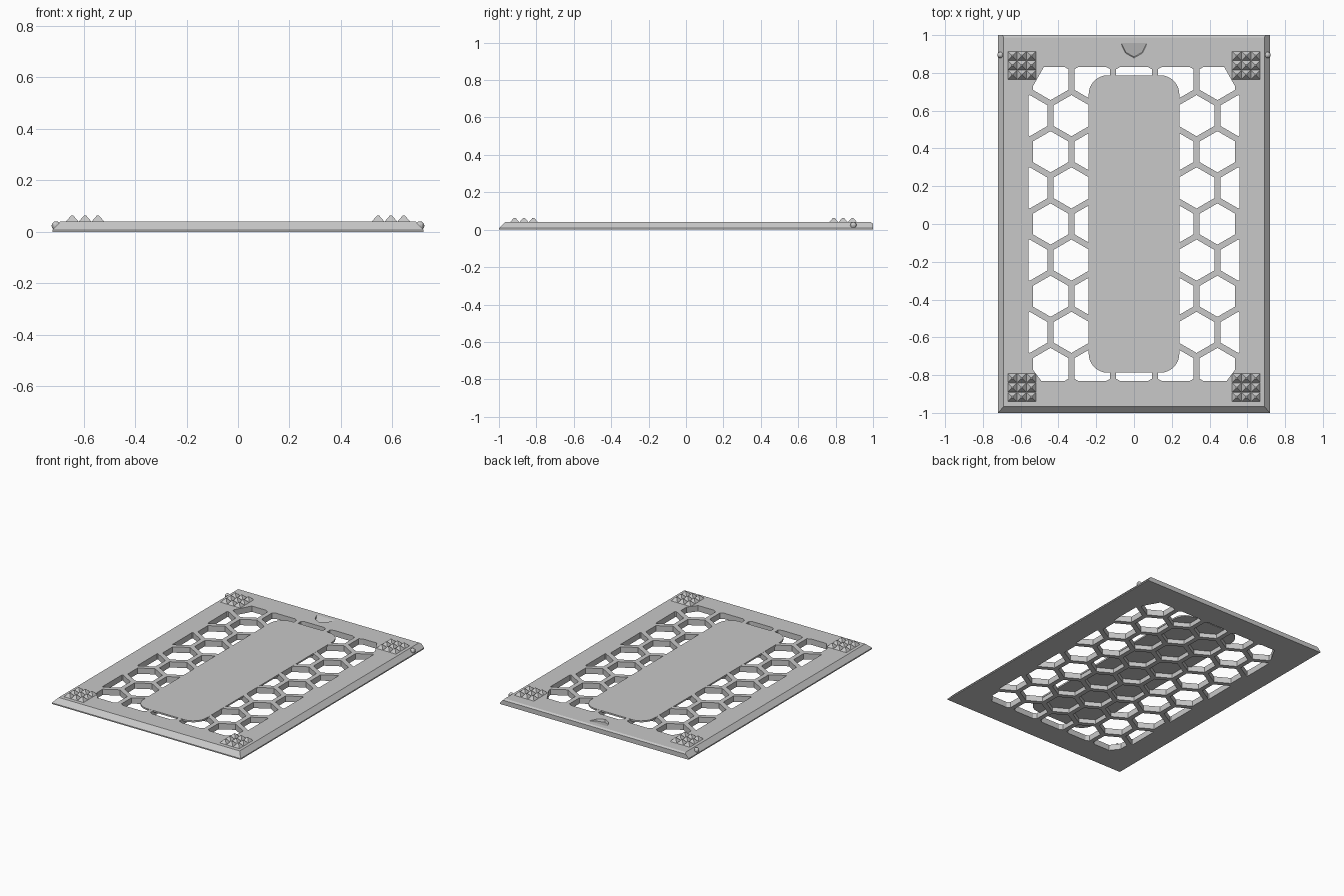
import bpy, bmesh, math
from mathutils import Vector

if "Cube" in bpy.data.objects:
    bpy.data.objects.remove(bpy.data.objects["Cube"])

TOP = 0.04
PITCH = 0.2208            # spacing of cells across x
ROW = 0.1912              # spacing of cell rows along y
CELL_R = 0.109            # cell corner radius

grey = bpy.data.materials.new("light_grey")
grey.use_nodes = True
grey.diffuse_color = (0.58, 0.58, 0.58, 1)
grey.node_tree.nodes["Principled BSDF"].inputs["Base Color"].default_value = grey.diffuse_color


def finish(name, bm):
    bmesh.ops.recalc_face_normals(bm, faces=bm.faces)
    mesh = bpy.data.meshes.new(name)
    bm.to_mesh(mesh)
    bm.free()
    obj = bpy.data.objects.new(name, mesh)
    mesh.materials.append(grey)
    bpy.context.collection.objects.link(obj)
    return obj


def thicken(bm, height):
    made = bmesh.ops.extrude_face_region(bm, geom=bm.faces[:])["geom"]
    verts = [v for v in made if isinstance(v, bmesh.types.BMVert)]
    bmesh.ops.translate(bm, verts=verts, vec=(0, 0, height))


def subtract(target, cutter):
    cutter.hide_render = True
    mod = target.modifiers.new("cut", 'BOOLEAN')
    mod.operation = 'DIFFERENCE'
    mod.solver = 'EXACT'
    mod.object = cutter
    bpy.context.view_layer.objects.active = target
    bpy.ops.object.modifier_apply(modifier=mod.name)
    bpy.data.objects.remove(cutter)


# Base plate with sloped front and sides: z, half width, front y, back y
bm = bmesh.new()
rings = []
for z, x, front, back in ((0, .72, -1, 1), (.008, .72, -1, 1),
                          (.032, .6975, -.975, 1), (TOP, .69, -.967, .988)):
    rings.append([bm.verts.new(p) for p in
                  ((-x, front, z), (x, front, z), (x, back, z), (-x, back, z))])
bm.faces.new(rings[0][::-1])
bm.faces.new(rings[-1])
for low, high in zip(rings, rings[1:]):
    for i in range(4):
        j = (i + 1) % 4
        bm.faces.new((low[i], low[j], high[j], high[i]))
plate = finish("base_plate", bm)

# Honeycomb openings, trimmed to the grille area and its cut corners
bm = bmesh.new()
for row in range(-4, 5):
    columns = (-2, -1, 0, 1, 2) if row % 2 == 0 else (-2.5, -1.5, -.5, .5, 1.5, 2.5)
    for col in columns:
        corners = [(col * PITCH + CELL_R * math.sin(a), row * ROW + CELL_R * math.cos(a), -.1)
                   for a in (math.radians(60 * k) for k in range(6))]
        bm.faces.new([bm.verts.new(c) for c in corners])
trims = [((s * .558, 0, 0), (s, 0, 0)) for s in (-1, 1)]
trims += [((0, s * .832, 0), (0, s, 0)) for s in (-1, 1)]
for s in (-1, 1):
    trims.append(((s * .477, .832, 0), (s * .85, .48, 0)))
    trims.append(((s * .49, -.832, 0), (s * .8, -.6, 0)))
for point, normal in trims:
    bmesh.ops.bisect_plane(bm, geom=bm.verts[:] + bm.edges[:] + bm.faces[:],
                           plane_co=point, plane_no=Vector(normal).normalized(),
                           clear_outer=True)
thicken(bm, .2)
subtract(plate, finish("cell_cutter", bm))

# Sloping finger scoop near the back edge
bm = bmesh.new()
for x, y in ((-.075, .957), (-.047, .902), (0, .876), (.047, .902), (.075, .957)):
    depth = .018 * (.957 - y) / .08
    bm.verts.new((x, y, TOP + .01))
    bm.verts.new((x * .9, y + depth * .5, TOP - depth))
bmesh.ops.convex_hull(bm, input=bm.verts[:])
subtract(plate, finish("scoop_cutter", bm))

# Thin rounded centre panel covering the middle cells
bm = bmesh.new()
W, L, R = .24, .787, .1
outline = []
for quarter, (sx, sy) in enumerate(((1, 1), (-1, 1), (-1, -1), (1, -1))):
    for k in range(9):
        a = math.radians(90 * quarter + 90 * k / 8)
        outline.append((sx * (W - R) + R * math.cos(a), sy * (L - R) + R * math.sin(a), .03))
bm.faces.new([bm.verts.new(p) for p in outline])
thicken(bm, TOP + .0006 - .03)
finish("centre_panel", bm)

# Grip pads: three by three blunt pyramids at each corner
STEP = .05
for side, x_sign in (("left", 1), ("right", -1)):
    for end, y_mid in (("front", -.866), ("back", .84)):
        bm = bmesh.new()
        for i in (-1, 0, 1):
            for j in (-1, 0, 1):
                made = bmesh.ops.create_cone(bm, cap_ends=True, segments=4,
                                             radius1=STEP * .7, radius2=.006, depth=.024)["verts"]
                turn = math.radians(45)
                for v in made:
                    x, y = v.co.x, v.co.y
                    v.co.x = x * math.cos(turn) - y * math.sin(turn)
                    v.co.y = x * math.sin(turn) + y * math.cos(turn)
                    v.co += Vector((x_sign * .594 + i * STEP, y_mid + j * STEP, TOP + .0115))
        finish(end + "_" + side + "_grip", bm)

# Small round side catches
for side, s in (("left", 1), ("right", -1)):
    bm = bmesh.new()
    bmesh.ops.create_uvsphere(bm, u_segments=12, v_segments=8, radius=.017)
    bmesh.ops.translate(bm, verts=bm.verts[:], vec=(s * .707, .895, .024))
    finish(side + "_catch", bm)
